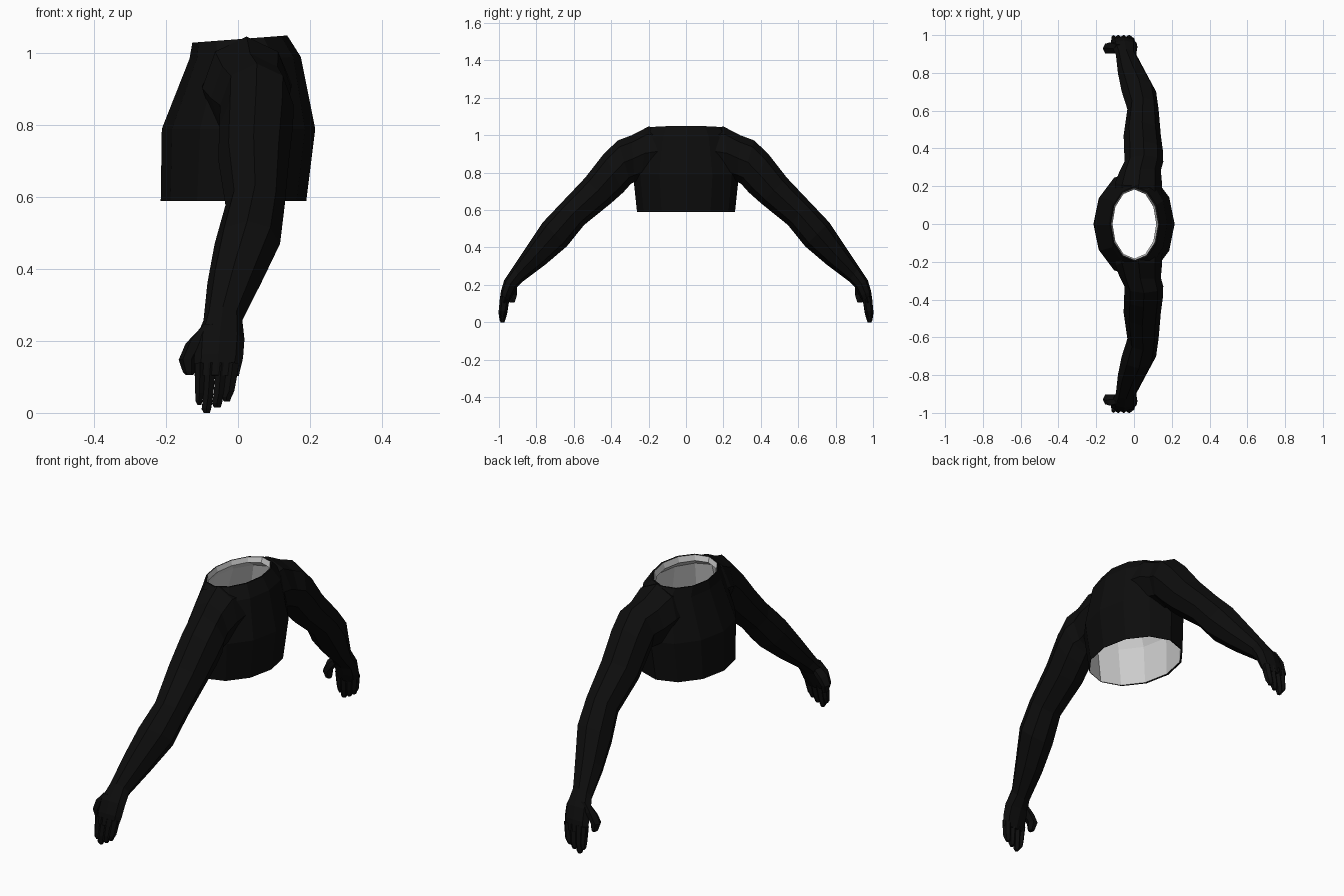
import bpy, bmesh
from math import sin, cos, pi

if "Cube" in bpy.data.objects:
    bpy.data.objects.remove(bpy.data.objects["Cube"])


def material(name, value):
    m = bpy.data.materials.new(name)
    m.diffuse_color = (value, value, value, 1)
    m.use_nodes = True
    m.node_tree.nodes["Principled BSDF"].inputs["Base Color"].default_value = m.diffuse_color
    return m


black = material("black", 0.004)
grey = material("grey", 0.6)


def loft(bm, rings, index=0):
    """Skin a list of equal-length point rings and cap both ends."""
    vs = [[bm.verts.new(p) for p in r] for r in rings]
    n = len(vs[0])
    faces = [bm.faces.new((a[i], a[(i + 1) % n], b[(i + 1) % n], b[i]))
             for a, b in zip(vs, vs[1:]) for i in range(n)]
    faces += [bm.faces.new(vs[0][::-1]), bm.faces.new(vs[-1])]
    for f in faces:
        f.material_index = index


def make(name, parts, index=0):
    bm = bmesh.new()
    for rings in parts:
        loft(bm, rings, index)
    bmesh.ops.recalc_face_normals(bm, faces=bm.faces)
    me = bpy.data.meshes.new(name)
    bm.to_mesh(me)
    bm.free()
    ob = bpy.data.objects.new(name, me)
    bpy.context.collection.objects.link(ob)
    me.materials.append(black)
    me.materials.append(grey)
    return ob


def torso_ring(z, x0, x1, yh, tilt=0.0, n=12):
    cx, rx = (x0 + x1) / 2, (x1 - x0) / 2
    return [(cx + rx * cos(2 * pi * i / n), yh * sin(2 * pi * i / n),
             z - tilt * (1 - cos(2 * pi * i / n)) / 2) for i in range(n)]


def limb(stations, side, n=8, turn=0.0, full=1.0):
    """Stations: outer (y, z), inner (y, z), x range."""
    rings = []
    for yo, zo, yi, zi, x0, x1 in stations:
        ring = []
        for i in range(n):
            a = 2 * pi * i / n + turn
            u, v = full * cos(a) / 2, full * sin(a) / 2
            ring.append(((x0 + x1) / 2 + u * (x1 - x0),
                         side * ((yo + yi) / 2 + v * (yo - yi)),
                         (zo + zi) / 2 + v * (zo - zi)))
        rings.append(ring)
    return rings


# torso
body = make("torso_and_arms", [[
    torso_ring(0.59, -0.215, 0.19, 0.262),
    torso_ring(0.79, -0.212, 0.215, 0.283),
    torso_ring(0.99, -0.135, 0.175, 0.245, 0.005),
    torso_ring(1.05, -0.127, 0.137, 0.2, 0.02)]])

# arms down to the knuckles
arm = [
    (0.13, 1.03, 0.16, 0.80, -0.10, 0.15),
    (0.20, 1.047, 0.24, 0.76, -0.10, 0.148),
    (0.29, 1.00, 0.275, 0.75, -0.075, 0.142),
    (0.365, 0.972, 0.295, 0.74, -0.05, 0.155),
    (0.44, 0.90, 0.335, 0.695, -0.052, 0.153),
    (0.54, 0.772, 0.40, 0.637, -0.055, 0.142),
    (0.67, 0.635, 0.545, 0.52, -0.035, 0.13),
    (0.765, 0.535, 0.637, 0.406, -0.065, 0.117),
    (0.845, 0.415, 0.75, 0.31, -0.085, 0.065),
    (0.925, 0.295, 0.87, 0.22, -0.096, 0.012),
    (0.972, 0.225, 0.905, 0.185, -0.118, 0.018),
    (0.99, 0.165, 0.928, 0.14, -0.122, 0.014),
    (0.995, 0.105, 0.95, 0.10, -0.121, 0.002)]
arms = make("arm_helper", [limb(arm, s) for s in (1, -1)])

# hollow inside, open at neck and waist
hollow = make("hollow_helper", [[
    torso_ring(0.50, -0.205, 0.18, 0.252),
    torso_ring(0.79, -0.202, 0.205, 0.272),
    torso_ring(0.98, -0.128, 0.165, 0.235),
    torso_ring(1.022, -0.114, 0.118, 0.183, 0.015),
    torso_ring(1.05, -0.122, 0.129, 0.192, 0.02),
    torso_ring(1.20, -0.122, 0.129, 0.192)]], 1)

for helper, op in ((arms, 'UNION'), (hollow, 'DIFFERENCE')):
    helper.hide_render = True
    mod = body.modifiers.new(op, 'BOOLEAN')
    mod.operation, mod.solver, mod.object = op, 'EXACT', helper
    bpy.context.view_layer.objects.active = body
    bpy.ops.object.modifier_apply(modifier=mod.name)
    bpy.data.objects.remove(helper)

# fingers: x range at the knuckle, x range at the tip, tip height
fingers = [(-0.121, -0.090, -0.119, -0.098, 0.022),
           (-0.092, -0.060, -0.102, -0.074, 0.0),
           (-0.062, -0.030, -0.073, -0.044, 0.015),
           (-0.032, 0.004, -0.046, -0.018, 0.032)]
parts = []
for s in (1, -1):
    for a0, a1, b0, b1, z in fingers:
        m0, m1 = a0 * 0.4 + b0 * 0.6, a1 * 0.4 + b1 * 0.6
        parts.append(limb([
            (0.992, 0.14, 0.945, 0.13, a0, a1),
            (1.0, z * 0.5 + 0.045, 0.958, z * 0.5 + 0.045, m0, m1),
            (0.996, z + 0.012, 0.968, z + 0.010, b0, b1),
            (0.990, z, 0.972, z, b0 + 0.006, b1 - 0.004)],
            s, 6, pi / 6, 1.08))
make("fingers", parts)

# thumbs
thumb = [(0.955, 0.25, 0.90, 0.215, -0.105, -0.06),
         (0.965, 0.205, 0.898, 0.18, -0.146, -0.085),
         (0.958, 0.15, 0.90, 0.145, -0.165, -0.118),
         (0.95, 0.115, 0.912, 0.11, -0.153, -0.121),
         (0.945, 0.105, 0.918, 0.105, -0.145, -0.125)]
make("thumbs", [limb(thumb, s, 6) for s in (1, -1)])
